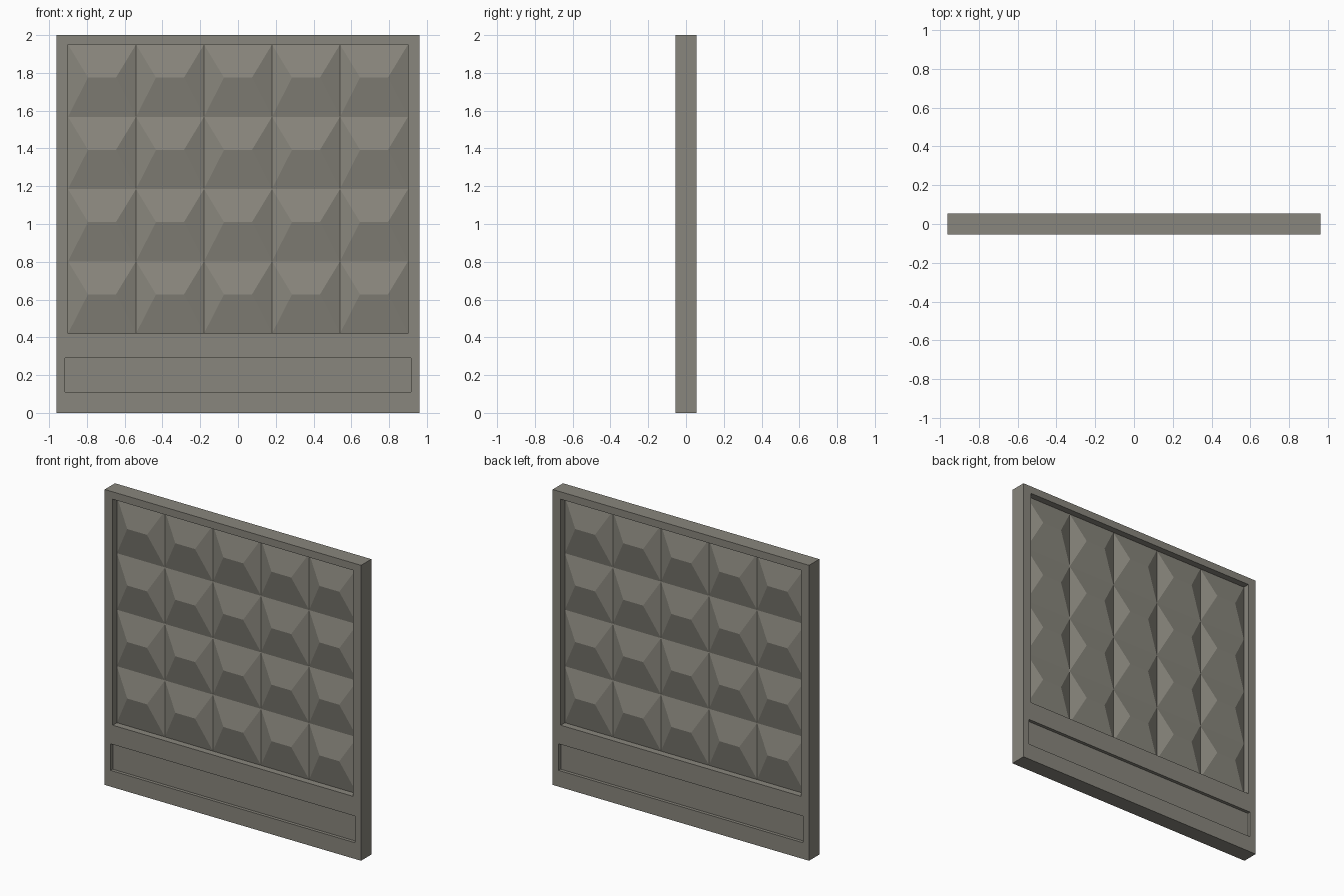
import bpy
import bmesh

cube = bpy.data.objects.get("Cube")
if cube:
    bpy.data.objects.remove(cube, do_unlink=True)

# Single concrete colour
concrete = bpy.data.materials.new("grey_concrete")
concrete.use_nodes = True
COLOUR = (0.25, 0.24, 0.205, 1)
concrete.diffuse_color = COLOUR
bsdf = concrete.node_tree.nodes["Principled BSDF"]
bsdf.inputs["Base Color"].default_value = COLOUR
bsdf.inputs["Roughness"].default_value = 0.9

HALF_X, HALF_Y, HEIGHT = 0.96, 0.055, 2.0
FIELD_X, FIELD_LOW, FIELD_TOP = 0.9, 0.42, 1.95
COLS, ROWS = 5, 4
BASE_Y, RIDGE_Y = 0.01, 0.051


def add_object(name, bm):
    mesh = bpy.data.meshes.new(name)
    bm.to_mesh(mesh)
    bm.free()
    mesh.materials.append(concrete)
    obj = bpy.data.objects.new(name, mesh)
    bpy.context.collection.objects.link(obj)
    return obj


def box(name, x, y0, y1, z0, z1):
    bm = bmesh.new()
    bmesh.ops.create_cube(bm, size=1)
    for v in bm.verts:
        v.co = (x if v.co.x > 0 else -x,
                y1 if v.co.y > 0 else y0,
                z1 if v.co.z > 0 else z0)
    return add_object(name, bm)


def cut(target, cutter):
    mod = target.modifiers.new("cut", "BOOLEAN")
    mod.operation = "DIFFERENCE"
    mod.solver = "EXACT"
    mod.object = cutter
    bpy.context.view_layer.objects.active = target
    bpy.ops.object.modifier_apply(modifier=mod.name)
    bpy.data.objects.remove(cutter, do_unlink=True)


# Slab with a framed opening and a shallow base panel on each side
frame = box("slab_frame", HALF_X, -HALF_Y, HALF_Y, 0, HEIGHT)
cut(frame, box("opening_cutter", FIELD_X, -1, 1, FIELD_LOW, FIELD_TOP))
for side in (-1, 1):
    depths = sorted((side * (HALF_Y - 0.022), side))
    cut(frame, box("panel_cutter", 0.915, *depths, 0.11, 0.29))


def relief(name, side):
    """Grid of hipped, raised tiles filling the opening."""
    bm = bmesh.new()
    w = 2 * FIELD_X / COLS
    h = (FIELD_TOP - FIELD_LOW) / ROWS
    for col in range(COLS):
        for row in range(ROWS):
            x = -FIELD_X + col * w
            z = FIELD_LOW + row * h
            mid, ridge_z = x + w / 2, z + h - 0.175
            a, b, c, d = [bm.verts.new((px, side * BASE_Y, pz)) for px, pz in
                          ((x, z), (x + w, z), (x + w, z + h), (x, z + h))]
            r0, r1 = [bm.verts.new((mid + s * 0.074, side * RIDGE_Y, ridge_z))
                      for s in (-1, 1)]
            for face in ((a, b, r1, r0), (b, c, r1), (c, d, r0, r1), (d, a, r0)):
                bm.faces.new(face if side < 0 else face[::-1])
    bmesh.ops.remove_doubles(bm, verts=bm.verts, dist=0.0001)
    return add_object(name, bm)


# Raised tile fields, front and back
relief("front_tile_relief", -1)
relief("back_tile_relief", 1)
